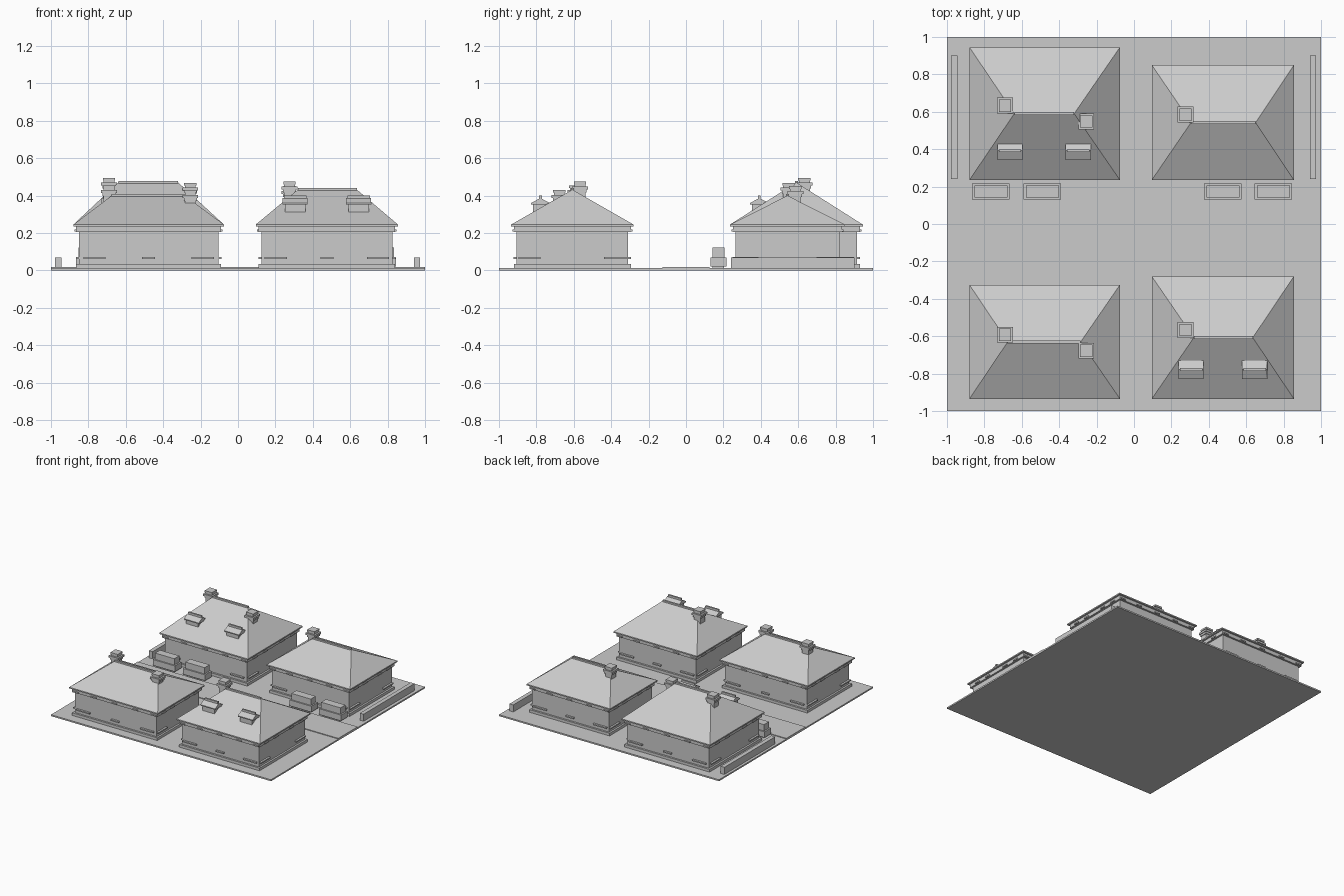
import bpy
import bmesh

if "Cube" in bpy.data.objects:
    bpy.data.objects.remove(bpy.data.objects["Cube"], do_unlink=True)

grey = bpy.data.materials.new("plain_grey")
grey.use_nodes = True
grey.diffuse_color = (0.6, 0.6, 0.6, 1)
grey.node_tree.nodes["Principled BSDF"].inputs["Base Color"].default_value = grey.diffuse_color


def corners(x0, x1, y0, y1, z0, z1):
    return [(x, y, z) for x in (x0, x1) for y in (y0, y1) for z in (z0, z1)]


def box(cx, cy, w, d, z0, z1):
    return corners(cx - w / 2, cx + w / 2, cy - d / 2, cy + d / 2, z0, z1)


def part(name, solids):
    """Make one object from a list of convex solids, each given by its corners."""
    bm = bmesh.new()
    for points in solids:
        verts = [bm.verts.new(p) for p in points]
        bmesh.ops.convex_hull(bm, input=verts)
    bmesh.ops.dissolve_limit(bm, angle_limit=0.01, verts=bm.verts, edges=bm.edges)
    bmesh.ops.recalc_face_normals(bm, faces=bm.faces)
    mesh = bpy.data.meshes.new(name)
    bm.to_mesh(mesh)
    bm.free()
    mesh.materials.append(grey)
    obj = bpy.data.objects.new(name, mesh)
    bpy.context.collection.objects.link(obj)
    return obj


def trim(cx, cy, w, d, inset, long_side, short_side, z0, z1):
    """Strips around all four walls; each entry is (fraction along wall, length)."""
    solids = []
    for s in (-1, 1):
        for f, length in long_side:
            solids.append(box(cx + f * w, cy + s * (d / 2 - inset - 0.015), length, 0.03, z0, z1))
        for f, length in short_side:
            solids.append(box(cx + s * (w / 2 - inset - 0.015), cy + f * d, 0.03, length, z0, z1))
    return solids


def chimney(name, x, y, top):
    part(name, [
        box(x, y, 0.058, 0.058, 0.3, top - 0.01),
        box(x, y, 0.07, 0.07, top - 0.058, top - 0.042),
        box(x, y, 0.084, 0.084, top - 0.042, top - 0.026),
        box(x, y, 0.066, 0.066, top - 0.014, top),
    ])


def dormer(name, x, front):
    ridge = front + 0.05
    part(name + "_body", [box(x, front + 0.06, 0.11, 0.1, 0.3, 0.362)])
    eaves = box(x, ridge, 0.135, 0.1, 0.352, 0.36)
    part(name + "_roof", [
        eaves + [(x - 0.067, ridge, 0.387), (x + 0.067, ridge, 0.387)],
        box(x, ridge, 0.12, 0.014, 0.378, 0.4),
    ])


def house(name, x0, x1, y0, y1, ridge_x0, ridge_x1, ridge_z, chimneys, dormers=()):
    cx, cy, w, d = (x0 + x1) / 2, (y0 + y1) / 2, x1 - x0, y1 - y0
    part(name + "_walls", [box(cx, cy, w - 0.06, d - 0.06, 0.004, 0.236)])
    part(name + "_plinth", [box(cx, cy, w - 0.03, d - 0.03, 0.004, 0.034)])
    part(name + "_frieze", [box(cx, cy, w - 0.03, d - 0.03, 0.205, 0.236)])
    part(name + "_sills", trim(
        cx, cy, w, d, 0.014,
        [(-0.36, 0.12), (0, 0.07), (0.36, 0.12)], [(-0.35, 0.12), (0.35, 0.12)],
        0.062, 0.072))
    part(name + "_eave_blocks", trim(
        cx, cy, w, d, 0.007,
        [(f, 0.048) for f in (-0.44, -0.235, 0, 0.235, 0.44)],
        [(f, 0.048) for f in (-0.34, -0.155, 0.155, 0.34)],
        0.208, 0.218))
    # hipped roof with a thin fascia and a ridge cap
    part(name + "_roof", [box(cx, cy, w, d, 0.235, 0.245)
                          + [(ridge_x0, cy, ridge_z), (ridge_x1, cy, ridge_z)]])
    part(name + "_ridge_cap", [corners(ridge_x0, ridge_x1, cy - 0.008, cy + 0.008,
                                       ridge_z - 0.012, ridge_z + 0.008)])
    for i, (x, y, top) in enumerate(chimneys):
        chimney(f"{name}_chimney_{i + 1}", x, y, top)
    for i, x in enumerate(dormers):
        dormer(f"{name}_dormer_{i + 1}", x, y0 + 0.107)


# Ground and cross road
part("ground_slab", [box(0, 0, 2, 2, 0, 0.012)])
part("road", [box(0, 0, 2, 0.25, 0.01, 0.018)])

# Four houses
house("back_right_house", -0.88, -0.075, 0.235, 0.945, -0.64, -0.32, 0.47,
      [(-0.69, 0.633, 0.495), (-0.255, 0.548, 0.468)], [-0.663, -0.298])
house("back_left_house", 0.095, 0.855, 0.235, 0.85, 0.305, 0.65, 0.4,
      [(0.275, 0.585, 0.45)])
house("front_right_house", -0.88, -0.075, -0.935, -0.325, -0.675, -0.285, 0.4,
      [(-0.69, -0.592, 0.455), (-0.255, -0.677, 0.43)])
house("front_left_house", 0.095, 0.855, -0.935, -0.28, 0.32, 0.635, 0.432,
      [(0.275, -0.567, 0.474)], [0.305, 0.645])

# Stepped blocks in front of the back houses
for i, x in enumerate((-0.765, -0.49, 0.475, 0.745)):
    part(f"parked_block_{i + 1}", [
        box(x, 0.173, 0.2, 0.086, 0.022, 0.07),
        box(x, 0.173, 0.176, 0.064, 0.07, 0.122),
        box(x, 0.173, 0.17, 0.06, 0.01, 0.022),
    ])

# Low boundary hedges
for name, x in (("right_hedge", -0.962), ("left_hedge", 0.957)):
    part(name, [box(x, 0.57, 0.034, 0.66, 0.01, 0.07)])
